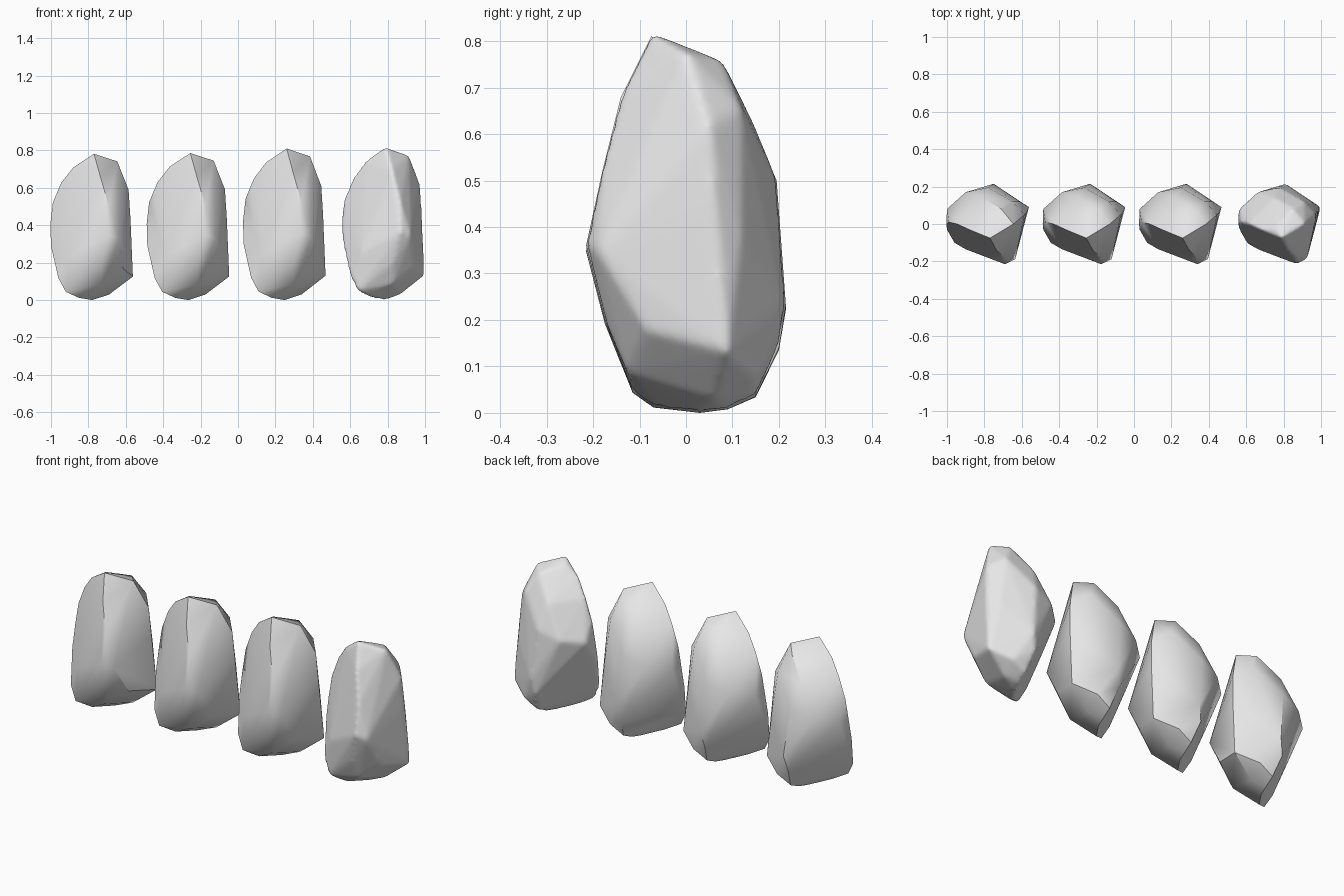
import bpy, bmesh, math
from mathutils import Vector

cube = bpy.data.objects.get("Cube")
if cube:
    bpy.data.objects.remove(cube, do_unlink=True)

# One plain stone colour
stone = bpy.data.materials.new("light_grey_stone")
stone.use_nodes = True
stone.diffuse_color = (0.8, 0.8, 0.8, 1)
shader = stone.node_tree.nodes["Principled BSDF"]
shader.inputs["Base Color"].default_value = (0.8, 0.8, 0.8, 1)
shader.inputs["Roughness"].default_value = 0.9

# Chiselled corners of the boulder, grouped by region
crown = [(.01, -.075, .81), (-.02, -.02, .785), (.07, .08, .75), (.135, 0, .768)]
shoulders = [(-.1, -.03, .735), (-.165, 0, .65), (.13, .12, .65), (.195, .05, .61),
             (-.03, .14, .63)]
front_ridge = [(.045, -.14, .68), (.09, -.18, .52), (.09, -.215, .36), (.145, -.188, .34)]
waist = [(-.21, .01, .54), (-.223, 0, .42), (-.22, .08, .44), (-.12, .17, .46),
         (0, .195, .5), (.205, .06, .45), (.17, .12, .38), (.03, .215, .23)]
skirt = [(.05, -.175, .2), (.165, -.085, .175), (.218, .09, .13), (-.22, -.03, .3),
         (-.12, -.135, .25), (.01, .2, .14), (-.18, -.1, .12)]
base = [(-.14, -.115, .045), (.05, -.125, .085), (-.07, -.07, .012), (0, .03, 0),
        (.09, .06, .03), (.02, .09, .008), (.03, .15, .035), (.11, .155, .08)]


def make_rock(name, x, height, angle, wear_steps=0):
    """Wrap the corners in a hull; wear_steps rounds the edges off."""
    bm = bmesh.new()
    for corner in crown + shoulders + front_ridge + waist + skirt + base:
        p = Vector(corner)
        p.z *= height
        bm.verts.new(p)
    bmesh.ops.convex_hull(bm, input=bm.verts[:])
    loose = [v for v in bm.verts if not v.link_faces]
    bmesh.ops.delete(bm, geom=loose, context='VERTS')
    bmesh.ops.recalc_face_normals(bm, faces=bm.faces[:])

    mesh = bpy.data.meshes.new(name)
    bm.to_mesh(mesh)
    bm.free()
    mesh.materials.append(stone)
    rock = bpy.data.objects.new(name, mesh)
    rock.location.x = x
    bpy.context.collection.objects.link(rock)

    bpy.ops.object.select_all(action='DESELECT')
    rock.select_set(True)
    bpy.context.view_layer.objects.active = rock

    # Worn surface for the finest rock, crisp ridges for the others
    if wear_steps:
        bpy.ops.object.shade_smooth()
        remesh = rock.modifiers.new("fine_surface", 'REMESH')
        remesh.mode = 'VOXEL'
        remesh.voxel_size = 0.01
        remesh.use_smooth_shade = True
        wear = rock.modifiers.new("worn_edges", 'SMOOTH')
        wear.factor = 0.5
        wear.iterations = wear_steps
    else:
        bpy.ops.object.shade_smooth_by_angle(angle=math.radians(angle))


# Row of four rocks, from coarse to finely worn
make_rock("coarse_rock", -0.78, 0.965, 36)
make_rock("medium_rock", -0.265, 0.97, 40)
make_rock("fine_rock", 0.25, 1.0, 42)
make_rock("finest_rock", 0.78, 1.01, 42, wear_steps=12)
